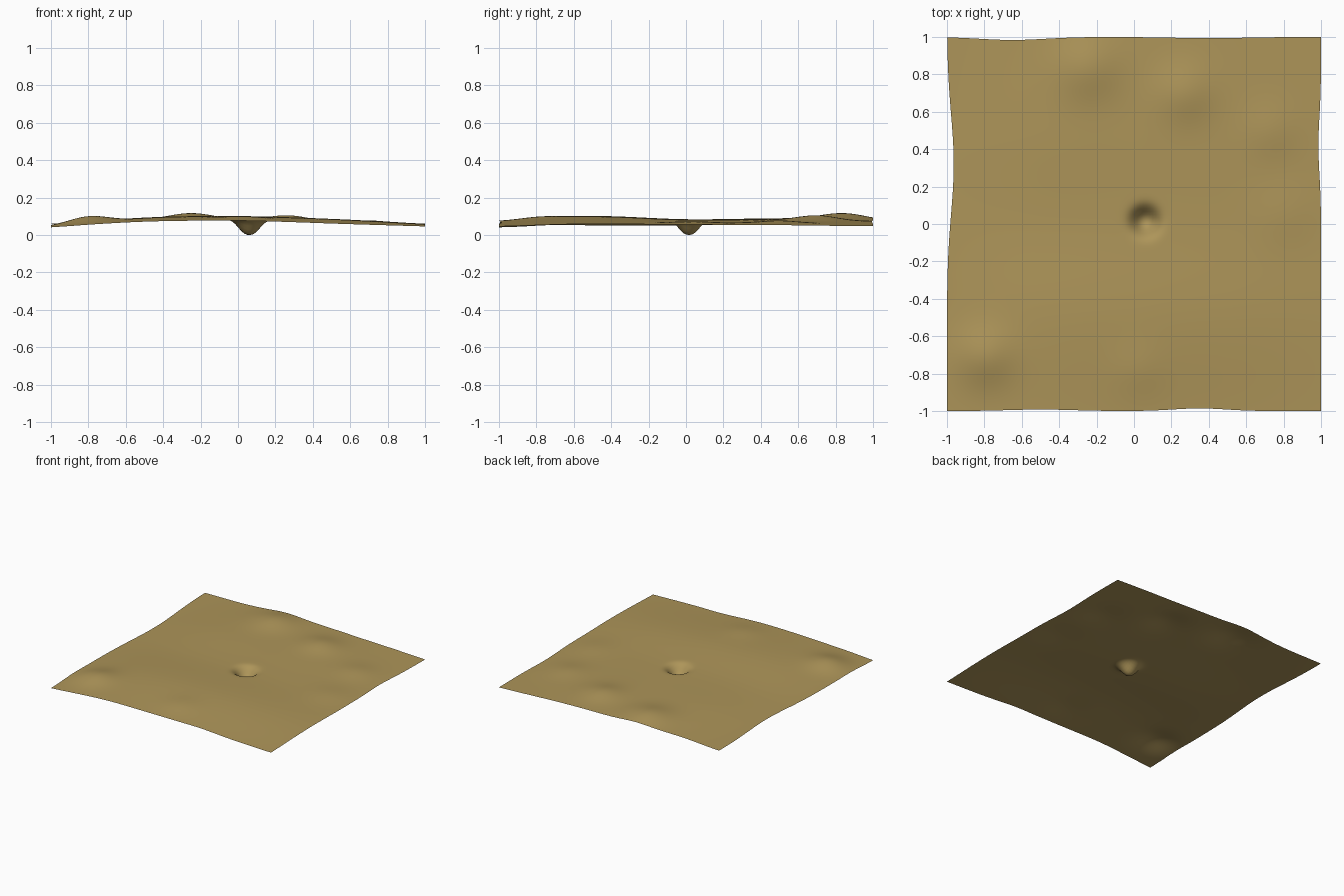
import bpy, bmesh, math
from mathutils import Vector

cube = bpy.data.objects.get("Cube")
if cube:
    bpy.data.objects.remove(cube, do_unlink=True)

# Broad rolling heights, rows from front to back, columns from -x to +x
ROLL = [(.040, .070, .075, .060, .045),
        (.050, .092, .100, .085, .059),
        (.050, .078, .083, .072, .053),
        (.054, .085, .085, .072, .051),
        (.060, .076, .078, .066, .046)]

# Mounds: x, y, height, radius
MOUNDS = [(-.80, -.71, .036, .15), (-.25, .84, .034, .17), (.27, .70, .027, .15),
          (.02, -.78, .010, .14), (.73, .50, .013, .14), (.80, .05, .010, .16)]

PIT = Vector((.06, .015))


def spline(values, t):
    """Smooth curve through evenly spaced values, t from -1 to 1."""
    t = (t + 1) / 2 * (len(values) - 1)
    i = min(int(t), len(values) - 2)
    f = t - i
    ext = [2 * values[0] - values[1], *values, 2 * values[-1] - values[-2]]
    a, b, c, d = ext[i:i + 4]
    return b + f / 2 * (c - a + f * (2*a - 5*b + 4*c - d + f * (3*(b - c) + d - a)))


def height(x, y):
    z = spline([spline(row, x) for row in ROLL], y)
    for mx, my, h, r in MOUNDS:
        z += h * math.exp(-((x - mx)**2 + (y - my)**2) / r**2)
    return z - .083 * math.exp(-((Vector((x, y)) - PIT).length / .07) ** 2.5)


def outline(x, y):
    """Pull the four borders slightly inward for a wavy edge."""
    left = .036 * math.exp(-((y - .32) / .38) ** 2)
    right = .014 * math.exp(-((y - .42) / .22) ** 2)
    front = .014 * math.exp(-((x - .35) / .2) ** 2) + .008 * math.exp(-((x + .5) / .25) ** 2)
    back = .016 * math.exp(-((x + .65) / .25) ** 2) + .006 * math.exp(-((x - .4) / .3) ** 2)
    inner = lambda s: max(0, s) ** 3
    return (x + left * inner(-x) - right * inner(x),
            y + front * inner(-y) - back * inner(y))


# Sandy ground sheet
bm = bmesh.new()
bmesh.ops.create_grid(bm, x_segments=120, y_segments=120, size=1)
for v in bm.verts:
    x, y = outline(v.co.x, v.co.y)
    v.co = (x, y, height(x, y))
low = min(v.co.z for v in bm.verts)
for v in bm.verts:
    v.co.z -= low
mesh = bpy.data.meshes.new("sand_ground")
bm.to_mesh(mesh)
bm.free()
ground = bpy.data.objects.new("sand_ground", mesh)
bpy.context.collection.objects.link(ground)

# Sand colour
sand = bpy.data.materials.new("sand")
sand.use_nodes = True
color = (.42, .30, .10, 1)
sand.diffuse_color = color
sand.node_tree.nodes["Principled BSDF"].inputs["Base Color"].default_value = color
mesh.materials.append(sand)

# Smooth shading
bpy.context.view_layer.objects.active = ground
ground.select_set(True)
bpy.ops.object.shade_smooth_by_angle(angle=math.radians(60))
